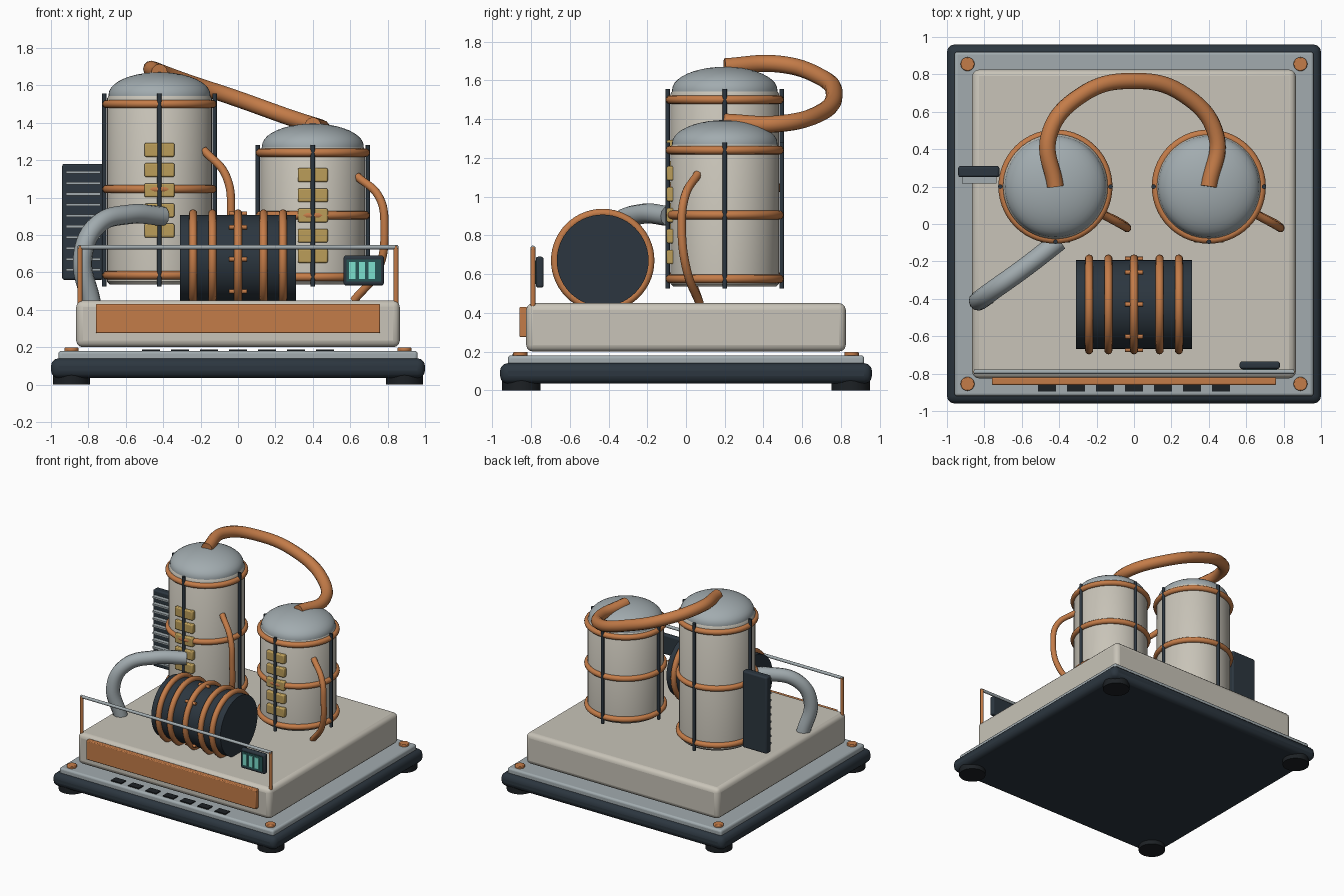
import bpy
from math import pi, cos, sin, radians

if "Cube" in bpy.data.objects:
    bpy.data.objects.remove(bpy.data.objects["Cube"])


def mat(name, r, g, b):
    m = bpy.data.materials.new(name)
    m.diffuse_color = (r, g, b, 1)
    m.use_nodes = True
    m.node_tree.nodes["Principled BSDF"].inputs["Base Color"].default_value = m.diffuse_color
    return m


CREAM = mat("cream", .58, .55, .48)
COPPER = mat("copper", .55, .2, .065)
DARK = mat("dark", .025, .037, .05)
BLACK = mat("black", .012, .015, .018)
STEEL = mat("steel", .36, .41, .43)
TAN = mat("tan", .5, .34, .1)
TEAL = mat("teal", .02, .09, .09)
GLOW = mat("glow", .2, .75, .62)


def finish(name, m):
    o = bpy.context.object
    o.name = name
    o.data.materials.append(m)
    bpy.ops.object.shade_smooth_by_angle(angle=radians(35))
    return o


def box(name, m, lo, hi, bevel=0, segs=3):
    mid = [(a + b) / 2 for a, b in zip(lo, hi)]
    bpy.ops.mesh.primitive_cube_add(size=1, location=mid)
    o = bpy.context.object
    o.scale = [b - a for a, b in zip(lo, hi)]
    bpy.ops.object.transform_apply(location=False, rotation=False, scale=True)
    if bevel:
        b = o.modifiers.new("bevel", 'BEVEL')
        b.width, b.segments = bevel, segs
    return finish(name, m)


def cyl(name, m, loc, r, depth, rot=(0, 0, 0), verts=24, bevel=0):
    bpy.ops.mesh.primitive_cylinder_add(vertices=verts, radius=r, depth=depth,
                                        location=loc, rotation=rot)
    if bevel:
        b = bpy.context.object.modifiers.new("bevel", 'BEVEL')
        b.width, b.segments, b.limit_method = bevel, 2, 'ANGLE'
    return finish(name, m)


def ring(name, m, loc, major, minor, rot=(0, 0, 0)):
    bpy.ops.mesh.primitive_torus_add(major_radius=major, minor_radius=minor,
                                     major_segments=56, minor_segments=12,
                                     location=loc, rotation=rot)
    return finish(name, m)


def pipe(name, m, pts, r):
    c = bpy.data.curves.new(name, 'CURVE')
    c.dimensions = '3D'
    c.bevel_depth, c.bevel_resolution = r, 4
    c.resolution_u, c.use_fill_caps = 10, True
    s = c.splines.new('BEZIER')
    s.bezier_points.add(len(pts) - 1)
    for p, co in zip(s.bezier_points, pts):
        p.co = co
        p.handle_left_type = p.handle_right_type = 'AUTO'
    o = bpy.data.objects.new(name, c)
    bpy.context.collection.objects.link(o)
    bpy.ops.object.select_all(action='DESELECT')
    o.select_set(True)
    bpy.context.view_layer.objects.active = o
    bpy.ops.object.convert(target='MESH')
    return finish(name, m)


def lathe(name, m, loc, profile, n=56):
    verts = [(r * cos(2 * pi * i / n), r * sin(2 * pi * i / n), z)
             for r, z in profile for i in range(n)]
    k = len(profile)
    faces = [(j * n + i, j * n + (i + 1) % n, (j + 1) * n + (i + 1) % n, (j + 1) * n + i)
             for j in range(k - 1) for i in range(n)]
    faces += [tuple(range(n))[::-1], tuple(range((k - 1) * n, k * n))]
    me = bpy.data.meshes.new(name)
    me.from_pydata(verts, [], faces)
    o = bpy.data.objects.new(name, me)
    o.location = loc
    bpy.context.collection.objects.link(o)
    bpy.ops.object.select_all(action='DESELECT')
    o.select_set(True)
    bpy.context.view_layer.objects.active = o
    return finish(name, m)


# Base: plinth, deck plate, feet and corner bolts
box("plinth", DARK, (-1, -.96, .035), (1, .96, .14), .04)
box("deck_plate", STEEL, (-.96, -.92, .12), (.96, .92, .18), .015)
for sx in (-1, 1):
    for sy in (-1, 1):
        cyl("foot", BLACK, (sx * .89, sy * .85, .03), .1, .06, verts=32)
        cyl("corner_bolt", COPPER, (sx * .89, sy * .855, .185), .037, .026, bevel=.005)

# Vent slots along the front of the deck
for i in range(-3, 4):
    box("vent_slot", BLACK, (i * .155 - .047, -.895, .17), (i * .155 + .047, -.835, .188))

# Housing and front plate
box("housing", CREAM, (-.865, -.825, .2), (.865, .825, .45), .035)
box("front_plate", COPPER, (-.76, -.86, .275), (.76, -.82, .43), .006, 2)

# Front rail
for sx in (-1, 1):
    cyl("rail_post", COPPER, (sx * .845, -.79, .585), .013, .31, verts=16)
cyl("top_rail", STEEL, (0, -.79, .735), .012, 1.71, (0, pi / 2, 0), 16)

# Readout panel on the rail
box("readout_panel", DARK, (.565, -.775, .53), (.78, -.735, .69), .012)
box("readout_screen", TEAL, (.58, -.779, .55), (.765, -.77, .67))
for i in range(3):
    x = .61 + i * .053
    box("readout_bar", GLOW, (x - .017, -.784, .565), (x + .017, -.775, .655))


# Tanks: shell, dome, hoops, straps, gauge plates and side pipe
def tank(cx, top, hoops, gauge_z, pipe_top):
    cy, r = .2, .28
    lathe("tank_shell", CREAM, (cx, cy, 0),
          [(.265, .535), (r, .55), (r, top - .02), (.268, top)])
    dome = [(.272, top - .03)] + [(.272 * cos(a), top + .12 * sin(a))
            for a in [i * pi / 2 / 10 for i in range(10)]] + [(.004, top + .12)]
    lathe("tank_dome", STEEL, (cx, cy, 0), dome)
    for z in hoops:
        ring("tank_hoop", COPPER, (cx, cy, z), .283, .022)
    for i in range(4):
        a = i * pi / 2
        cyl("tank_strap", DARK, (cx + .295 * cos(a), cy + .295 * sin(a), (top + .53) / 2),
            .012, top - .52, verts=12)
    for i in range(5):
        z = gauge_z - i * .108
        box("gauge_plate", TAN, (cx - .08, -.1, z - .037), (cx + .08, -.055, z + .037), .008, 2)
    h = pipe_top - .45
    path = [(.235, .06, 1), (.355, -.005, .83), (.383, -.022, .58), (.35, .005, .25), (.22, .07, 0)]
    pipe("side_pipe", COPPER, [(cx + x, y, .45 + h * t) for x, y, t in path], .022)


tank(-.42, 1.55, (1.5, 1.045, .585), 1.255, 1.255)
tank(.4, 1.275, (1.24, .905, .575), 1.12, 1.115)

# Overhead transfer pipe
pipe("transfer_pipe", COPPER,
     [(-.42, .2, 1.67), (-.455, .47, 1.685), (-.28, .69, 1.62), (-.01, .765, 1.53),
      (.27, .69, 1.43), (.44, .47, 1.375), (.4, .2, 1.385)], .044)

# Outlet pipe from tall tank to housing
pipe("outlet_pipe", STEEL,
     [(-.4, -.09, .9), (-.58, -.23, .91), (-.755, -.355, .85),
      (-.83, -.41, .68), (-.785, -.38, .44)], .052)

# Horizontal drum with hoops and clips
DY, DZ = -.43, .67
cyl("drum", DARK, (0, DY, DZ), .237, .62, (0, pi / 2, 0), 56)
for x in (-.24, -.137, 0, .137, .24):
    ring("drum_hoop", COPPER, (x, DY, DZ), .245, .022, (0, pi / 2, 0))
for i in range(8):
    a = i * pi / 4
    cyl("drum_clip", COPPER, (0, DY + .243 * cos(a), DZ + .243 * sin(a)), .012, .095,
        (0, pi / 2, 0), 12)

# Radiator beside the tall tank
box("radiator", DARK, (-.94, .25, .56), (-.72, .31, 1.18), .012)
for i in range(10):
    z = 1.135 - i * .058
    box("radiator_fin", STEEL, (-.92, .217, z - .007), (-.735, .255, z + .007))
